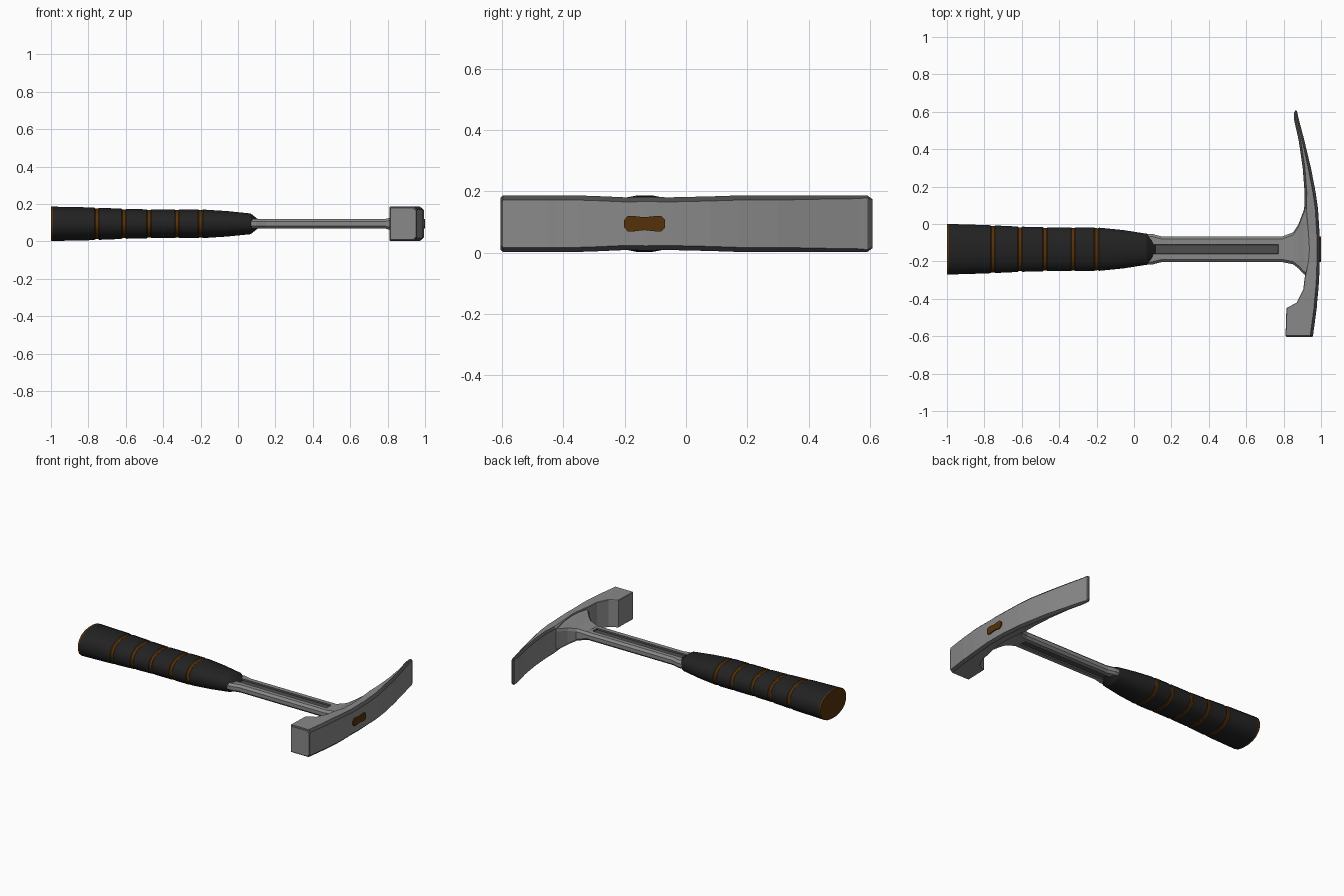
import bpy, bmesh, math

if "Cube" in bpy.data.objects:
    bpy.data.objects.remove(bpy.data.objects["Cube"])

Z = 0.094      # height of the tool's centre line
Y = -0.135     # side position of the handle axis


def material(name, rgb):
    m = bpy.data.materials.new(name)
    m.diffuse_color = (*rgb, 1)
    m.use_nodes = True
    m.node_tree.nodes["Principled BSDF"].inputs["Base Color"].default_value = m.diffuse_color
    return m


STEEL = material("grey_steel", (0.25, 0.25, 0.25))
DARK = material("dark_steel", (0.075, 0.075, 0.075))
RUBBER = material("black_rubber", (0.016, 0.016, 0.016))
BROWN = material("brown_wood", (0.09, 0.031, 0.003))


def loft(name, rings, mats, rule=lambda k, i: 0, start_mat=0, smooth=0):
    """Skin equal-length point rings, cap both ends; rule(band, side) picks
    the material."""
    bm = bmesh.new()
    vs = [[bm.verts.new(p) for p in r] for r in rings]
    n = len(rings[0])
    for k in range(len(vs) - 1):
        for i in range(n):
            j = (i + 1) % n
            f = bm.faces.new((vs[k][i], vs[k][j], vs[k + 1][j], vs[k + 1][i]))
            f.material_index = rule(k, i)
    bm.faces.new(vs[0]).material_index = start_mat
    bm.faces.new(vs[-1])
    bmesh.ops.recalc_face_normals(bm, faces=bm.faces)
    me = bpy.data.meshes.new(name)
    bm.to_mesh(me)
    bm.free()
    for m in mats:
        me.materials.append(m)
    ob = bpy.data.objects.new(name, me)
    bpy.context.collection.objects.link(ob)
    if smooth:
        bpy.ops.object.select_all(action='DESELECT')
        ob.select_set(True)
        bpy.context.view_layer.objects.active = ob
        bpy.ops.object.shade_smooth_by_angle(angle=math.radians(smooth))
    return ob


def chamfered(a0, a1, h, c0, c1):
    """Rectangle with cut corners, a0..a1 wide and 2h tall."""
    return [(a0 + c0, -h), (a1 - c1, -h), (a1, -h + c1), (a1, h - c1),
            (a1 - c1, h), (a0 + c0, h), (a0, h - c0), (a0, -h + c0)]


# head: chamfered sections along y (y, inner x, outer x, half height)
head = [(-.605, .816, .952, .085), (-.597, .810, .957, .092),
        (-.450, .815, .977, .092), (-.420, .870, .979, .092),
        (-.350, .905, .986, .092), (-.290, .912, .990, .090),
        (-.200, .930, .993, .086), (-.130, .935, .994, .087),
        (-.050, .930, .992, .086), (.080, .910, .984, .089),
        (.170, .912, .971, .092), (.300, .902, .946, .092),
        (.450, .880, .910, .092), (.560, .855, .881, .092),
        (.592, .855, .874, .092), (.608, .862, .869, .080)]


def head_ring(y, a, b, h):
    c1 = min(.015, (b - a) * .4)
    c0 = min(c1, .012) if y > 0 else .003
    return [(x, y, Z + z) for x, z in chamfered(a, b, h, c0, c1)]


def head_rule(k, i):
    end = k in (0, len(head) - 2)
    outer = i in (1, 3)
    pick_inner = i in (5, 7) and head[k][0] > 0
    return 1 if end or outer or pick_inner else 0


loft("hammer_head", [head_ring(*s) for s in head], [STEEL, DARK], head_rule)

# neck: flares from the shaft into the head (x, low y, high y, half height)
neck = [(.79, -.203, -.067, .027), (.85, -.215, -.045, .040),
        (.88, -.238, .000, .054), (.908, -.268, .075, .070),
        (.955, -.290, .110, .085)]
loft("head_neck",
     [[(x, y, Z + z) for y, z in chamfered(a, b, h, .014, .014)]
      for x, a, b, h in neck], [STEEL])


# shaft: flat bar with a dark groove along both broad sides
def shaft_ring(x, hy, g):
    h, c, w = .026, .014, .025
    half = [(hy, h - c), (hy - c, h), (w, h), (w - .002, h - g),
            (-w + .002, h - g), (-w, h), (-hy + c, h), (-hy, h - c)]
    pts = half + [(-y, -z) for y, z in half]
    return [(x, Y + y, Z + z) for y, z in pts]


loft("shaft", [shaft_ring(x, hy, g) for x, hy, g in
               [(.0, .083, .010), (.10, .081, .010), (.15, .068, .010),
                (.770, .068, .010), (.772, .068, 0), (.90, .068, 0)]],
     [STEEL, DARK], lambda k, i: 1 if k < 4 and i % 8 in (2, 3, 4) else 0)

# grip: oval sections with five inlaid brown rings and a brown butt
profile = [(-1.0, .137, .093), (-.8, .131, .089), (-.6, .122, .081),
           (-.48, .119, .078), (-.2, .118, .078), (-.06, .104, .069),
           (.068, .084, .056), (.115, .052, .018)]


def size_at(x):
    for (x0, a0, b0), (x1, a1, b1) in zip(profile, profile[1:]):
        if x <= x1:
            t = (x - x0) / (x1 - x0)
            return a0 + t * (a1 - a0), b0 + t * (b1 - b0)


stations = [(-1.0, 0, 1), (-.99, 0, 0), (-.8, 0, 0), (-.06, 0, 0),
            (.068, 0, 0), (.115, 0, 0)]
for x in (-.755, -.61, -.475, -.325, -.2):
    stations += [(x - .013, 0, 1), (x - .008, .004, 1),
                 (x + .008, .004, 1), (x + .013, 0, 0)]
stations.sort()


def oval(x, inset, n=20):
    a, b = size_at(x)
    ring = []
    for i in range(n):
        t = 2 * math.pi * (i + .5) / n
        c, s = math.cos(t), math.sin(t)
        ring.append((x, Y + (a - inset) * math.copysign(abs(c) ** .9, c),
                     Z + (b - inset) * math.copysign(abs(s) ** .9, s)))
    return ring


loft("grip", [oval(x, d) for x, d, _ in stations], [RUBBER, BROWN],
     lambda k, i: stations[k][2], start_mat=1, smooth=25)

# handle end showing through the head, slightly waisted
outline = [(.067, .012), (.055, .025), (.035, .025), (0, .021),
           (-.035, .025), (-.055, .025), (-.067, .012)]
outline += [(-y, -z) for y, z in outline]
loft("handle_end", [[(x, Y + y, Z + z) for y, z in outline]
                    for x in (.975, 1.0)], [BROWN])
